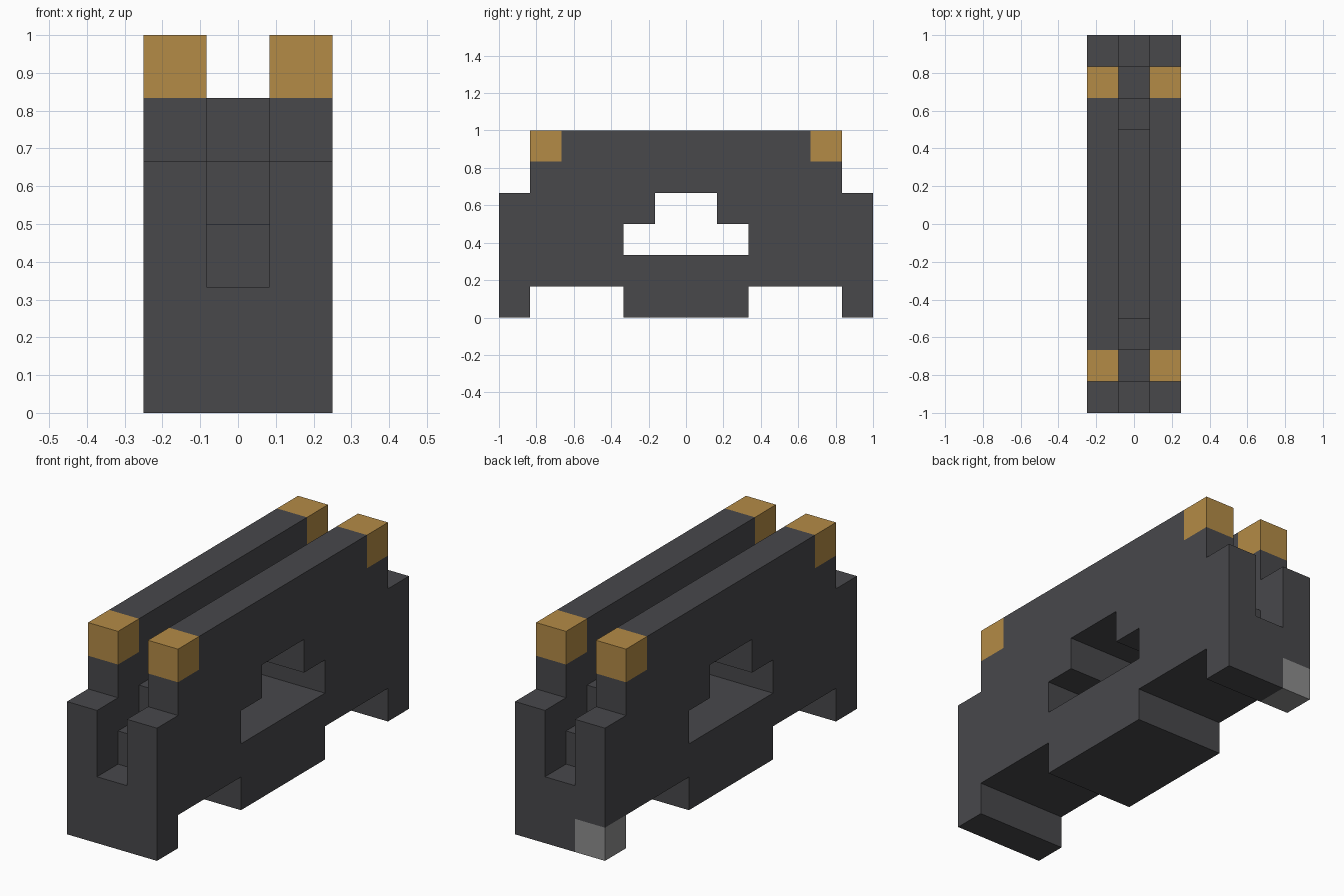
import bpy
import bmesh

U = 1 / 6  # one block of the grid

old = bpy.data.objects.get("Cube")
if old:
    bpy.data.objects.remove(old, do_unlink=True)


def material(name, rgb):
    m = bpy.data.materials.new(name)
    m.use_nodes = True
    m.diffuse_color = (*rgb, 1)
    m.node_tree.nodes["Principled BSDF"].inputs["Base Color"].default_value = (*rgb, 1)
    return m


dark = material("dark_grey", (0.065, 0.065, 0.071))
gold = material("gold", (0.456, 0.258, 0.061))
grey = material("light_grey", (0.27, 0.27, 0.27))


def prism(name, outline, x0, x1, mat):
    """Extrude a (y, z) outline along x, all in block units."""
    bm = bmesh.new()
    face = bm.faces.new([bm.verts.new((x0 * U, y * U, z * U)) for y, z in outline])
    ext = bmesh.ops.extrude_face_region(bm, geom=[face])
    verts = [g for g in ext["geom"] if isinstance(g, bmesh.types.BMVert)]
    bmesh.ops.translate(bm, verts=verts, vec=((x1 - x0) * U, 0, 0))
    bmesh.ops.recalc_face_normals(bm, faces=bm.faces)
    mesh = bpy.data.meshes.new(name)
    bm.to_mesh(mesh)
    bm.free()
    mesh.materials.append(mat)
    ob = bpy.data.objects.new(name, mesh)
    bpy.context.collection.objects.link(ob)
    return ob


def mirrored(half):
    return half + [(-y, z) for y, z in reversed(half)]


def rect(y0, y1, z0, z1):
    return [(y0, z0), (y1, z0), (y1, z1), (y0, z1)]


def cut(target, cutter):
    cutter.hide_render = True
    mod = target.modifiers.new("cut", "BOOLEAN")
    mod.operation = "DIFFERENCE"
    mod.solver = "EXACT"
    mod.object = cutter
    bpy.context.view_layer.objects.active = target
    bpy.ops.object.modifier_apply(modifier=mod.name)
    bpy.data.objects.remove(cutter, do_unlink=True)


# Body: stepped side outline with end feet and a middle keel
body = prism("body", mirrored([(2, 0), (2, 1), (5, 1), (5, 0), (6, 0), (6, 4),
                               (5, 4), (5, 5), (4, 5), (4, 6)]), -1.5, 1.5, dark)

# Stepped channel between the two top rails
cut(body, prism("channel_cutter", mirrored([(3, 5), (3, 4), (4, 4), (4, 3), (5, 3),
                                            (5, 2), (7, 2), (7, 7)]), -0.5, 0.5, dark))

# Stepped window through the sides
cut(body, prism("window_cutter", mirrored([(2, 2), (2, 3), (1, 3), (1, 4)]), -2, 2, dark))

# Light corner block in the back right foot
cut(body, prism("corner_cutter", rect(5, 7, -1, 1), -2, -0.5, dark))
prism("back_right_foot_corner", rect(5, 6, 0, 1), -1.5, -0.5, grey)

# Gold rail ends
for side, x in (("right", -1.5), ("left", 0.5)):
    for end, y in (("front", -5), ("back", 4)):
        prism(f"{end}_{side}_rail_end", rect(y, y + 1, 5, 6), x, x + 1, gold)
